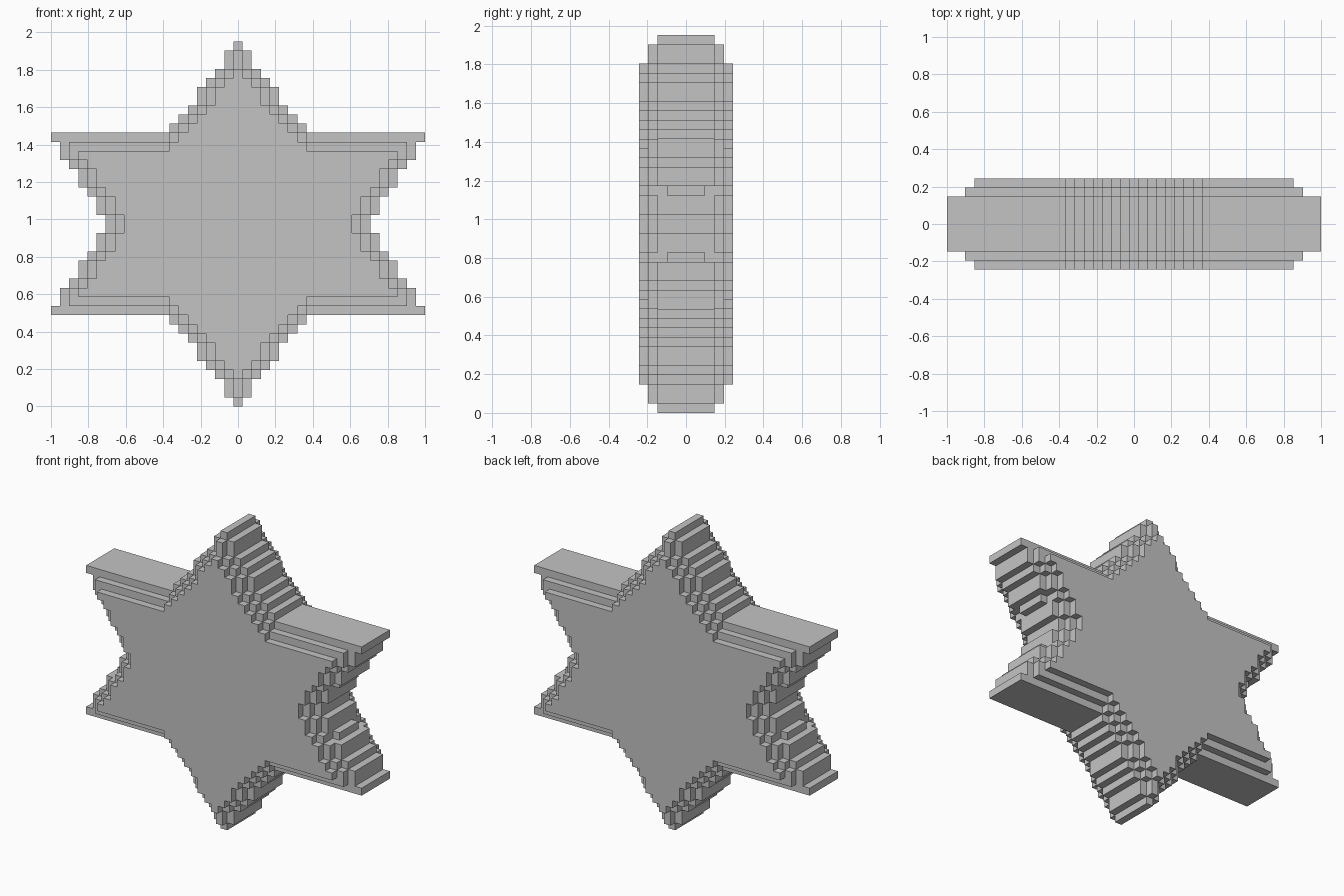
import bpy
import bmesh

old = bpy.data.objects.get("Cube")
if old:
    bpy.data.objects.remove(old, do_unlink=True)

UNIT = 2 / 41          # edge of one block
MIDDLE = 20            # blocks from the ground to the mirror line

grey = bpy.data.materials.new("plain grey")
grey.use_nodes = True
grey.diffuse_color = (0.55, 0.55, 0.55, 1)
grey.node_tree.nodes["Principled BSDF"].inputs["Base Color"].default_value = grey.diffuse_color

# Blocks to each side of the centre column, for each row from the mirror line to the tip
star = [14, 15, 15, 16, 17, 17, 18, 19, 19, 20,
        7, 6, 5, 4, 4, 3, 2, 1, 1, 0]


def shrink(rows):
    """Drop every block that lies on the rim of the outline."""
    result = []
    for i, width in enumerate(rows):
        below = rows[max(i - 1, 0)]
        above = rows[i + 1] if i + 1 < len(rows) else -1
        result.append(min(width - 1, below, above))
    return [w for w in result if w >= 0]


def outline(rows):
    """Stepped outline of the star, mirrored up-down and left-right."""
    quarter = []
    for i, width in enumerate(rows):
        x = width + 0.5
        if not quarter:
            quarter.append((x, 0))
        elif quarter[-1][0] != x:
            quarter += [(quarter[-1][0], i), (x, i)]
    quarter.append((quarter[-1][0], len(rows)))
    quarter = quarter[1:]
    right = [(x, -z) for x, z in reversed(quarter)] + quarter
    return right + [(-x, z) for x, z in reversed(right)]


def slab(name, points, half_depth):
    """Extrude an outline in x and z evenly to the front and the back."""
    bm = bmesh.new()
    front = [bm.verts.new((x * UNIT, -half_depth * UNIT, (z + MIDDLE) * UNIT))
             for x, z in points]
    face = bm.faces.new(front)
    extruded = bmesh.ops.extrude_face_region(bm, geom=[face], use_keep_orig=True)
    moved = [v for v in extruded["geom"] if isinstance(v, bmesh.types.BMVert)]
    bmesh.ops.translate(bm, verts=moved, vec=(0, 2 * half_depth * UNIT, 0))
    bmesh.ops.recalc_face_normals(bm, faces=bm.faces)
    mesh = bpy.data.meshes.new(name)
    bm.to_mesh(mesh)
    bm.free()
    mesh.materials.append(grey)
    obj = bpy.data.objects.new(name, mesh)
    bpy.context.collection.objects.link(obj)
    return obj


# Three nested star slabs, each smaller outline reaching further out
TAB_ROW = 3
middle_rows = shrink(star)
core_rows = list(star)
core_rows[TAB_ROW] -= 1
slab("star_core", outline(core_rows), 3)
slab("star_middle_layer", outline(middle_rows), 4)
slab("star_face_layer", outline(shrink(middle_rows)), 5)

# Narrow ledges in the side notches
for side, side_name in ((1, "left"), (-1, "right")):
    for level, level_name in ((1, "upper"), (-1, "lower")):
        inner = core_rows[TAB_ROW] + 0.5
        ledge = [(side * x, level * z) for x, z in (
            (inner, TAB_ROW), (inner + 1, TAB_ROW),
            (inner + 1, TAB_ROW + 1), (inner, TAB_ROW + 1))]
        slab(f"{level_name}_{side_name}_ledge", ledge, 2)
